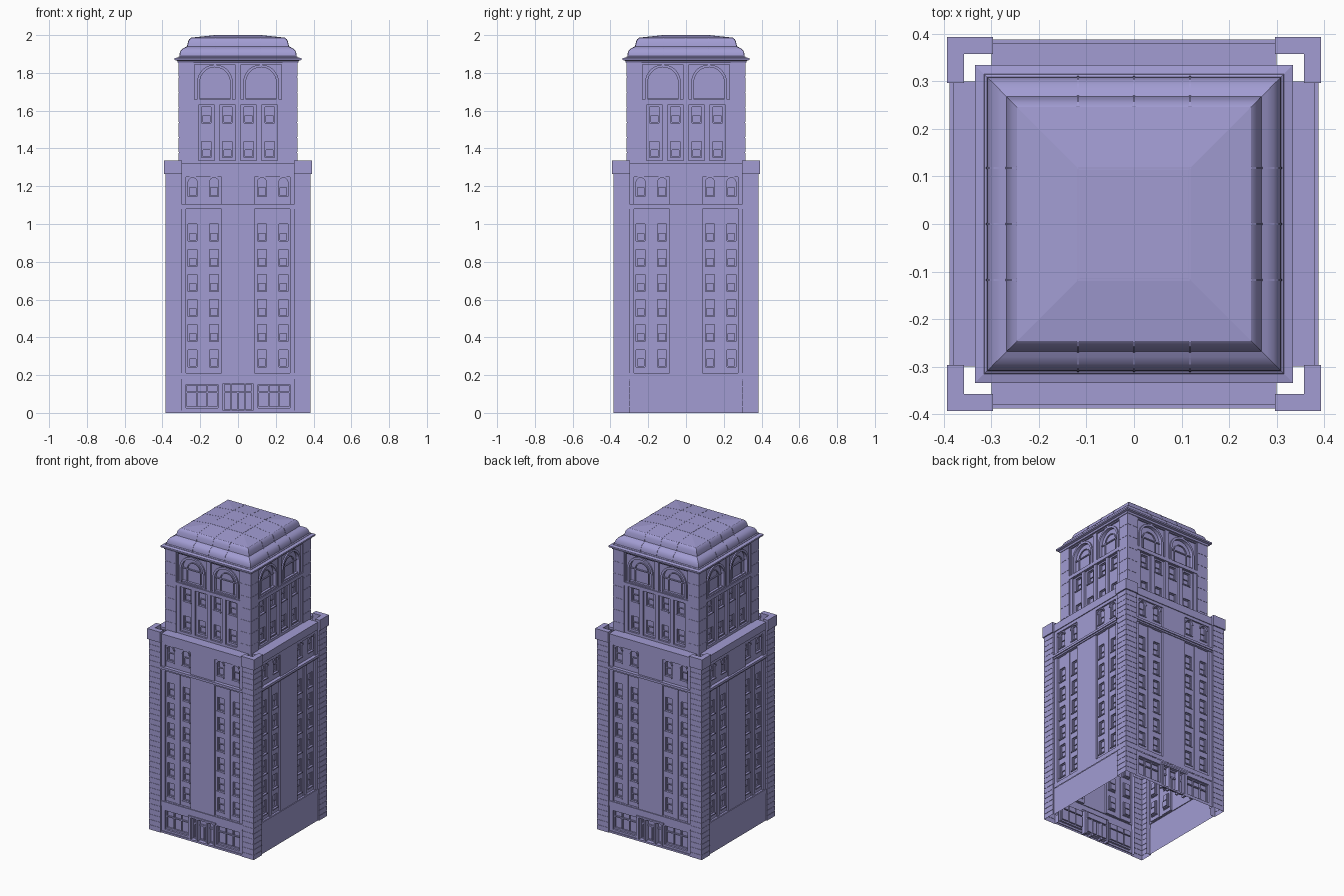
import bpy, bmesh, math
from math import pi, cos, sin

if "Cube" in bpy.data.objects:
    bpy.data.objects.remove(bpy.data.objects["Cube"])

# Single muted violet stone colour
stone = bpy.data.materials.new("violet_stone")
stone.diffuse_color = (.36, .334, .65, 1)
stone.use_nodes = True
stone.node_tree.nodes["Principled BSDF"].inputs["Base Color"].default_value = stone.diffuse_color


def finish(name, bm, turns=(0,), recalc=False):
    """Turn a bmesh into one object per quarter turn, sharing the mesh."""
    if recalc:
        bmesh.ops.recalc_face_normals(bm, faces=bm.faces)
    me = bpy.data.meshes.new(name)
    bm.to_mesh(me)
    bm.free()
    me.materials.append(stone)
    for t in turns:
        ob = bpy.data.objects.new(name, me)
        ob.rotation_euler.z = t * pi / 2
        bpy.context.collection.objects.link(ob)
    return ob


def relief(name, rects, turns):
    """Stepped wall facing -y; rects (x0, x1, z0, z1, distance) painted in order."""
    bx0, bx1, bz0, bz1, _ = rects[0]
    rects = [tuple(round(v, 4) for v in r) for r in rects]
    xs = sorted({v for r in rects for v in r[:2] if bx0 <= v <= bx1})
    zs = sorted({v for r in rects for v in r[2:4] if bz0 <= v <= bz1})
    bm, cache = bmesh.new(), {}

    def quad(*pts):
        vs = []
        for x, d, z in pts:
            if (x, d, z) not in cache:
                cache[x, d, z] = bm.verts.new((x, -d, z))
            vs.append(cache[x, d, z])
        bm.faces.new(vs)

    def depth(i, j):
        x, z = (xs[i] + xs[i + 1]) / 2, (zs[j] + zs[j + 1]) / 2
        return [r[4] for r in rects if r[0] < x < r[1] and r[2] < z < r[3]][-1]

    nx, nz = len(xs) - 1, len(zs) - 1
    D = [[depth(i, j) for j in range(nz)] for i in range(nx)]
    for i in range(nx):
        for j in range(nz):
            a, x0, x1, z0, z1 = D[i][j], xs[i], xs[i + 1], zs[j], zs[j + 1]
            quad((x0, a, z0), (x1, a, z0), (x1, a, z1), (x0, a, z1))
            if i + 1 < nx and D[i + 1][j] != a:
                b = D[i + 1][j]
                quad((x1, a, z0), (x1, b, z0), (x1, b, z1), (x1, a, z1))
            if j + 1 < nz and D[i][j + 1] != a:
                b = D[i][j + 1]
                quad((x0, a, z1), (x1, a, z1), (x1, b, z1), (x0, b, z1))
    finish(name, bm, turns)


def window(cx, z0, z1, w, wall):
    """Frame, two sunken panes and a sill."""
    h, m = w / 2, (z0 + z1) / 2
    return [(cx - h, cx + h, z0, z1, wall - .008),
            (cx - h + .006, cx + h - .006, z0 + .005, m - .003, wall - .016),
            (cx - h + .006, cx + h - .006, m + .003, z1 - .005, wall - .013),
            (cx - h - .004, cx + h + .004, z0 - .007, z0, wall + .006)]


def prism(bm, pts, place, a, b):
    """Closed prism over a 2D outline; place(u, v, t) gives the 3D point."""
    lo = [bm.verts.new(place(u, v, a)) for u, v in pts]
    hi = [bm.verts.new(place(u, v, b)) for u, v in pts]
    n = len(pts)
    bm.faces.new(lo)
    bm.faces.new(hi[::-1])
    for i in range(n):
        bm.faces.new((lo[i], hi[i], hi[(i + 1) % n], lo[(i + 1) % n]))


def facing(u, v, t):
    return (u, -t, v)


def box(bm, x0, x1, z0, z1, d0, d1):
    prism(bm, [(x0, z0), (x1, z0), (x1, z1), (x0, z1)], facing, d0, d1)


def arc(cx, cz, r, a0, a1, n):
    return [(cx + r * cos(a0 + (a1 - a0) * i / n), cz + r * sin(a0 + (a1 - a0) * i / n))
            for i in range(n + 1)]


def spandrels(bm, cx, cz, r, d0, d1, n=6):
    for s in (0, 1):
        pts = arc(cx, cz, r, s * pi, pi / 2, n)
        prism(bm, pts + [(cx + (r if s == 0 else -r), cz + r)], facing, d0, d1)


def arch_ring(bm, cx, cz, r0, r1, d0, d1, n=14):
    prism(bm, arc(cx, cz, r0, 0, pi, n) + arc(cx, cz, r1, pi, 0, n), facing, d0, d1)


def pier(name, inner, outer, z0, z1, step, groove):
    """Corner pier shell with grooved masonry courses."""
    n = round((z1 - z0) / step)
    h = (z1 - z0) / n
    back = inner + (outer - inner) * .6
    bm, prev = bmesh.new(), None
    for i in range(n):
        b, t = z0 + i * h, z0 + (i + 1) * h
        g = min(.004, h * .12)
        for z, o in ((b, outer), (t - g, outer), (t - g, outer - groove), (t, outer - groove)):
            ring = [bm.verts.new((x, -y, z)) for x, y in (
                (inner, back), (inner, o), (o, o), (o, inner), (back, inner))]
            if prev:
                for k in range(4):
                    bm.faces.new((prev[k], prev[k + 1], ring[k + 1], ring[k]))
            prev = ring
    bmesh.ops.remove_doubles(bm, verts=bm.verts, dist=1e-5)
    finish(name, bm, range(4))


def loft(name, prof):
    """Square rings stacked along a (half width, z) profile."""
    bm, prev = bmesh.new(), None
    for h, z in prof:
        ring = [bm.verts.new((sx * h, sy * h, z)) for sx, sy in ((-1, -1), (1, -1), (1, 1), (-1, 1))]
        if prev:
            for k in range(4):
                bm.faces.new((prev[k], prev[(k + 1) % 4], ring[(k + 1) % 4], ring[k]))
        prev = ring
    bm.faces.new(prev)
    return finish(name, bm)


ALL, MAIN, SIDES = range(4), (0, 2), (1, 3)
COLS = (-.24, -.127, .127, .24)

# Lower shaft walls: blank centre panel, window bays, belt course, parapet
r = [(-.30, .30, .18, 1.32, .375), (-.30, .30, .18, .21, .38)]
for s in (-1, 1):
    x0, x1 = sorted((s * .088, s * .275))
    r += [(x0, x1, .212, 1.08, .362), (x0, x1, 1.105, 1.25, .365)]
    x0, x1 = sorted((s * .168, s * .198))
    r += [(x0, x1, .212, 1.08, .367)]
for cx in COLS:
    for k in range(6):
        z = .244 + k * .133
        r += window(cx, z, z + .09, .048, .362)
    r += window(cx, 1.145, 1.245, .048, .365)
r += [(-.30, .30, 1.08, 1.09, .381), (-.30, .30, 1.09, 1.105, .388), (-.30, .30, 1.27, 1.32, .38)]
relief("shaft_wall", r, ALL)

# Arched heads of the top shaft windows and the ledge behind the parapet
bm = bmesh.new()
for cx in COLS:
    spandrels(bm, cx, 1.221, .024, .352, .365)
    arch_ring(bm, cx, 1.221, .024, .032, .362, .371, 10)
box(bm, -.30, .30, 1.305, 1.32, .312, .38)
finish("shaft_arches_and_ledge", bm, ALL, True)

# Ground floor: shopfront with entrance front and back, plain panel on the sides
r = [(-.30, .30, 0, .18, .375), (-.30, .30, 0, .012, .381)]
for s in (-1, 1):
    x0, x1 = sorted((s * .105, s * .275))
    r += [(x0, x1, .025, .15, .362)]
    for k in range(3):
        a = x0 + .006 + k * .0545
        r += [(a, a + .049, .035, .105, .352), (a, a + .049, .112, .144, .352)]
r += [(-.08, .08, .012, .16, .355)]
for a in (-.072, -.034, .004, .042):
    r += [(a, a + .03, .018, .105, .345)]
r += [(-.072, .072, .115, .15, .345)]
relief("ground_floor_entrance", r, MAIN)
relief("ground_floor_panel", [(-.30, .30, 0, .18, .377)], SIDES)

# Entrance columns
bm = bmesh.new()
for x in (-.088, .088, -.037, .037):
    box(bm, x - .006, x + .006, 0, .155, .35, .380)
box(bm, -.1, .1, .155, .166, .36, .382)
finish("entrance_columns", bm, MAIN, True)

# Corner piers with hollow L-shaped caps
pier("shaft_pier", .30, .385, 0, 1.27, .0353, .002)
bm = bmesh.new()
prism(bm, [(.297, .358), (.297, .393), (.393, .393), (.393, .297), (.358, .297), (.358, .358)],
      lambda u, v, t: (u, -v, t), 1.265, 1.335)
finish("pier_cap", bm, ALL, True)

# Upper tower walls: pilastered window bays below, large arched openings above
r = [(-.235, .235, 1.30, 1.86, .309)]
for cx in (-.167, -.056, .056, .167):
    r += [(cx - .043, cx + .043, 1.335, 1.63, .297)]
    for z in (1.352, 1.535):
        r += window(cx, z, z + .085, .05, .297)
r += [(-.235, .235, 1.632, 1.655, .314)]
for cx in (-.122, .122):
    r += [(cx - .107, cx + .107, 1.66, 1.845, .300),
          (cx - .082, cx + .082, 1.668, 1.832, .284)]
relief("tower_wall", r, ALL)

# Arched tower windows: spandrels, arch mouldings, mullions
bm = bmesh.new()
for cx in (-.122, .122):
    spandrels(bm, cx, 1.75, .082, .284, .300, 10)
    arch_ring(bm, cx, 1.75, .080, .094, .297, .309)
    arch_ring(bm, cx, 1.75, .045, .051, .282, .291)
    for s in (-1, 1):
        x = cx + s * .087
        box(bm, x - .007, x + .007, 1.66, 1.75, .297, .309)
        x = cx + s * .048
        box(bm, x - .003, x + .003, 1.668, 1.75, .282, .291)
    box(bm, cx - .082, cx + .082, 1.746, 1.753, .282, .291)
finish("tower_arches", bm, ALL, True)
pier("tower_pier", .235, .315, 1.30, 1.86, .08, .0015)

# Cornice and stepped dome roof
loft("cornice", [(.30, 1.85), (.318, 1.853), (.322, 1.864), (.335, 1.868),
                 (.335, 1.878), (.318, 1.882), (.31, 1.884)])
roof = [(.316, 1.878), (.315, 1.885), (.309, 1.889), (.308, 1.900), (.303, 1.915),
        (.294, 1.926), (.280, 1.934), (.268, 1.940), (.266, 1.950), (.262, 1.966),
        (.256, 1.978), (.246, 1.986), (.115, 2.0)]
ob = loft("roof", roof)
bpy.context.view_layer.objects.active = ob
ob.select_set(True)
bpy.ops.object.shade_smooth_by_angle(angle=math.radians(35))
for p in list(ob.data.polygons)[-5:]:      # hipped top stays faceted
    p.use_smooth = False

# Raised roof seams
bm = bmesh.new()
line = roof[2:] + [(0, 2.0)]
outline = [(h + (.002 if h else 0), z + .0005) for h, z in line] + \
          [(max(h - .004, 0), z - .004) for h, z in reversed(line)]
for x in (-.118, 0, .118):
    prism(bm, outline, lambda u, v, t: (t, -u, v), x - .002, x + .002)
finish("roof_seams", bm, ALL, True)
